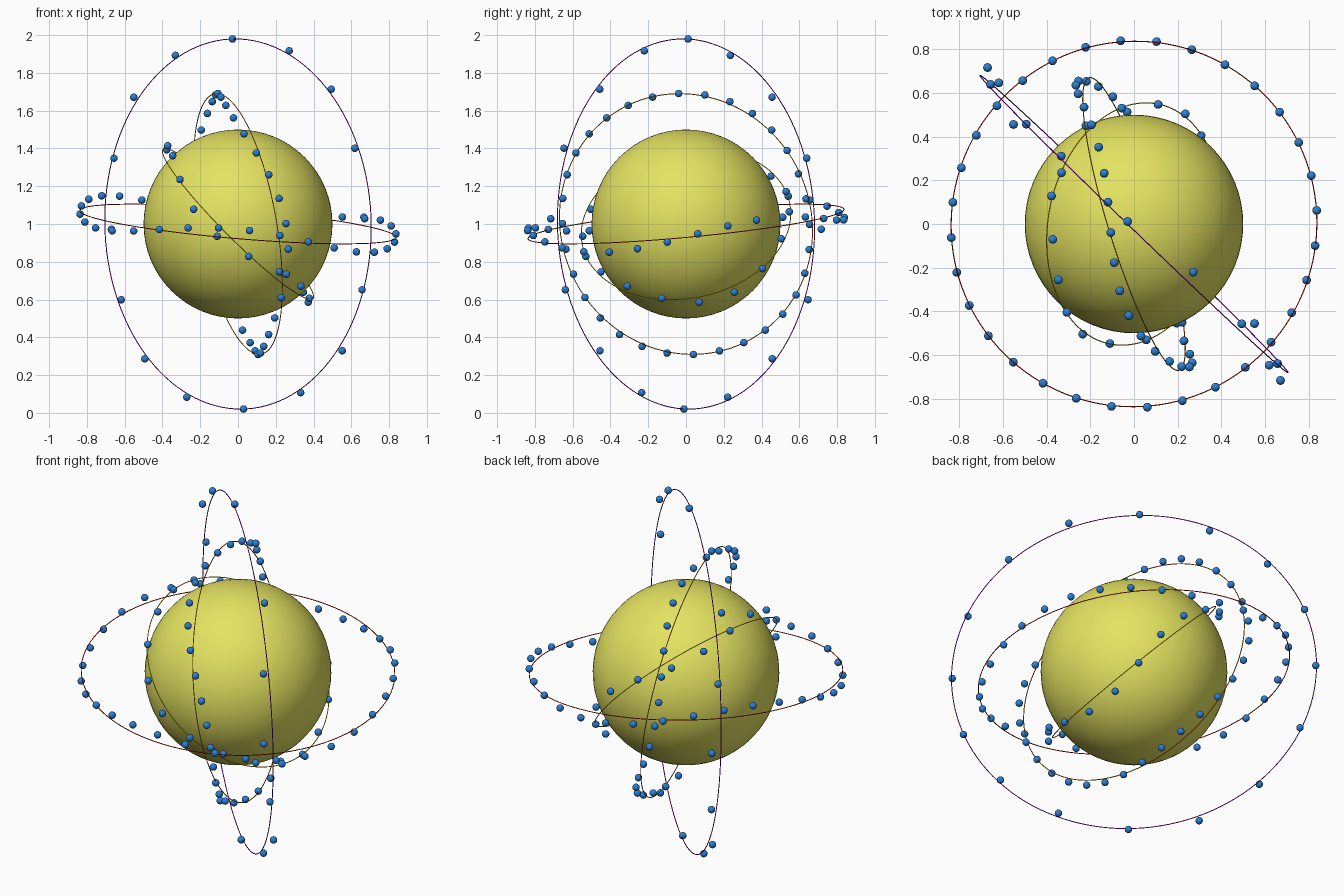
import bpy, bmesh
from math import sin, cos, tau, radians
from mathutils import Vector, Matrix

cube = bpy.data.objects.get("Cube")
if cube:
    bpy.data.objects.remove(cube, do_unlink=True)

CENTRE = Vector((0, 0, 1))
BEAD_RADIUS = 0.02
WAVE_HEIGHT = 0.05


def material(name, rgb):
    mat = bpy.data.materials.new(name)
    mat.use_nodes = True
    mat.diffuse_color = (*rgb, 1)
    mat.node_tree.nodes["Principled BSDF"].inputs["Base Color"].default_value = (*rgb, 1)
    return mat


def ring_frame(normal):
    """Frame with z along the ring's axis and x toward its highest point."""
    n = Vector(normal).normalized()
    u = (Vector((0, 0, 1)) - n * n.z).normalized()
    v = n.cross(u)
    return Matrix.Translation(CENTRE) @ Matrix((u, v, n)).transposed().to_4x4()


def finish(obj, name, mat):
    obj.name = name
    obj.data.name = name
    obj.data.materials.append(mat)
    for poly in obj.data.polygons:
        poly.use_smooth = True


def add_ring(name, radius, frame, mat):
    bpy.ops.mesh.primitive_torus_add(major_radius=radius, minor_radius=0.0025,
                                     major_segments=128, minor_segments=8)
    ring = bpy.context.object
    ring.matrix_world = frame
    finish(ring, name, mat)


def add_beads(name, radius, frame, count, start, phase, sign, mat):
    """Beads around a ring, riding a three-crest wave across its plane."""
    bm = bmesh.new()
    for i in range(count):
        a = radians(start) + tau * i / count
        height = sign * WAVE_HEIGHT * sin(3 * a + radians(phase))
        spot = Matrix.Translation((radius * cos(a), radius * sin(a), height))
        bmesh.ops.create_uvsphere(bm, u_segments=16, v_segments=10,
                                  radius=BEAD_RADIUS, matrix=spot)
    mesh = bpy.data.meshes.new(name)
    bm.to_mesh(mesh)
    bm.free()
    obj = bpy.data.objects.new(name, mesh)
    bpy.context.collection.objects.link(obj)
    obj.matrix_world = frame
    finish(obj, name, mat)


yellow = material("soft yellow", (0.78, 0.77, 0.12))
blue = material("bead blue", (0.025, 0.21, 0.65))
olive = material("ring yellow", (0.8, 0.7, 0.0))
orange = material("ring orange", (0.8, 0.27, 0.0))
red = material("ring red", (0.8, 0.01, 0.0))
purple = material("ring purple", (0.4, 0.0, 0.8))

# Central ball
bpy.ops.mesh.primitive_uv_sphere_add(segments=64, ring_count=32, radius=0.5, location=CENTRE)
finish(bpy.context.object, "central_ball", yellow)

# Rings from inner to outer: radius, axis, bead count, first angle, wave phase, wave sign
rings = [
    ("inner", 0.56, (0.70, -0.14, 0.70), 18, 14.7, 8, 1, olive),
    ("second", 0.70, (0.942, 0.29, 0.168), 32, 0.5, -7, -1, orange),
    ("third", 0.84, (0.085, -0.093, 1), 32, 6.7, 40, 1, red),
    ("outer", 0.98, (0.69, 0.715, 0.021), 16, -1.7, 15, 1, purple),
]
for label, radius, axis, count, start, phase, sign, mat in rings:
    frame = ring_frame(axis)
    add_ring(label + "_ring", radius, frame, mat)
    add_beads(label + "_beads", radius, frame, count, start, phase, sign, blue)
